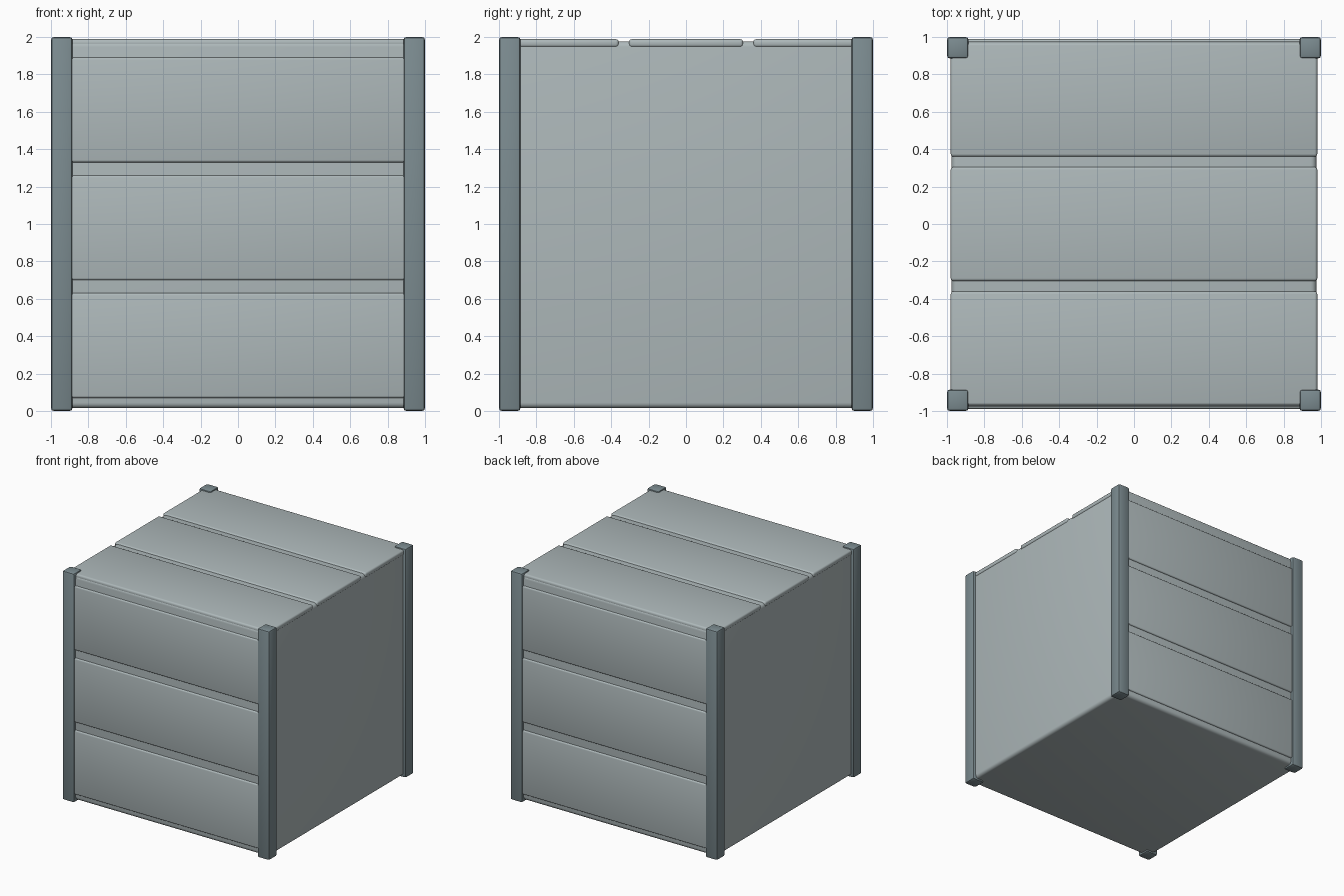
import bpy

if "Cube" in bpy.data.objects:
    bpy.data.objects.remove(bpy.data.objects["Cube"])


def block(name, lo, hi, bevel, segments=3, color=None):
    """Rounded box spanning the corners lo..hi."""
    size = [b - a for a, b in zip(lo, hi)]
    mid = [(a + b) / 2 for a, b in zip(lo, hi)]
    bpy.ops.mesh.primitive_cube_add(size=1, location=mid)
    ob = bpy.context.object
    ob.name = name
    ob.scale = size
    bpy.ops.object.transform_apply(location=False, rotation=False, scale=True)
    mod = ob.modifiers.new("rounded_edges", 'BEVEL')
    mod.width = bevel
    mod.segments = segments
    bpy.ops.object.modifier_apply(modifier=mod.name)
    bpy.ops.object.shade_smooth_by_angle()
    if color:
        ob.data.materials.append(color)
    return ob


def paint(name, rgb):
    mat = bpy.data.materials.new(name)
    mat.diffuse_color = (*rgb, 1)
    mat.use_nodes = True
    mat.node_tree.nodes["Principled BSDF"].inputs["Base Color"].default_value = mat.diffuse_color
    return mat


panel_paint = paint("panel_grey", (0.42, 0.48, 0.49))
post_paint = paint("post_grey", (0.20, 0.26, 0.28))

# Crate body
block("crate_body", (-0.975, -0.975, 0.015), (0.975, 0.975, 1.977), 0.03, 4, panel_paint)

# Corner posts
for sx in (-1, 1):
    for sy in (-1, 1):
        xs = sorted((sx, sx * 0.885))
        ys = sorted((sy, sy * 0.885))
        block("corner_post", (xs[0], ys[0], 0), (xs[1], ys[1], 2), 0.016, 2, post_paint)

# Lid planks
for cy in (-0.665, 0, 0.665):
    block("lid_plank", (-0.98, cy - 0.305, 1.945), (0.98, cy + 0.305, 1.988), 0.015, 3, panel_paint)

# Front and back planks, tucked into the posts
for side, face in (("front", -1), ("back", 1)):
    ys = sorted((face * 0.945, face * 0.988))
    for z in (0.07, 0.70, 1.33):
        block(side + "_plank", (-0.90, ys[0], z), (0.90, ys[1], z + 0.56), 0.012, 3, panel_paint)
